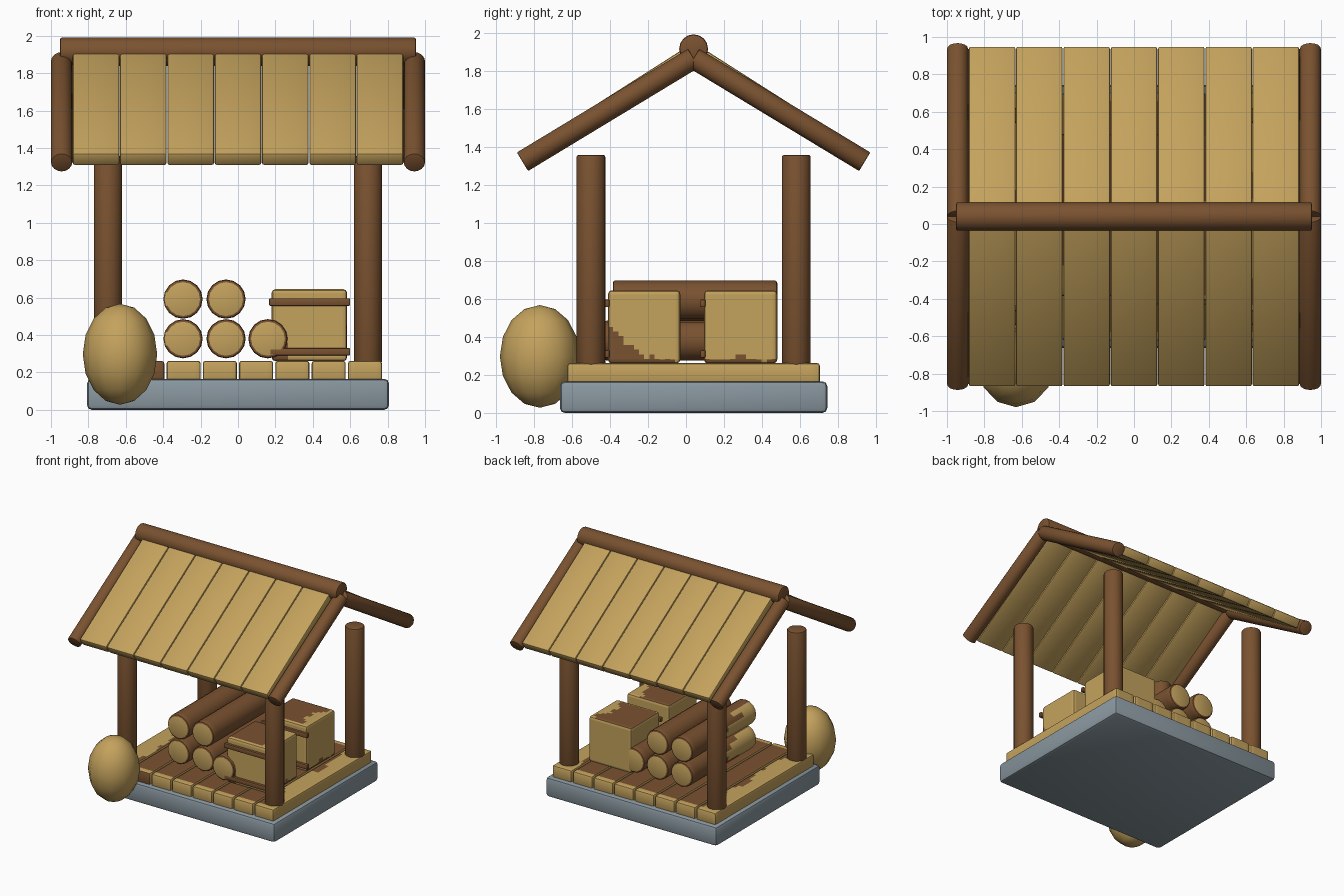
import bpy, bmesh, math
from mathutils import Vector, Matrix

if "Cube" in bpy.data.objects:
    bpy.data.objects.remove(bpy.data.objects["Cube"])


def material(name, rgb):
    lin = [((c / 255 + 0.055) / 1.055) ** 2.4 for c in rgb]
    m = bpy.data.materials.new(name)
    m.diffuse_color = (*lin, 1)
    m.use_nodes = True
    m.node_tree.nodes["Principled BSDF"].inputs["Base Color"].default_value = m.diffuse_color
    return m


TAN = material("straw tan", (196, 162, 93))
BROWN = material("bark brown", (122, 82, 48))
STONE = material("blue grey stone", (138, 152, 160))
CY = 0.04  # the shelter's own centre line in y


def finish(bm, name, mats, matrix=None, rule=None, angle=35):
    """Turn a bmesh into an object; rule(centre, normal) picks the material."""
    if matrix:
        bm.transform(matrix)
    bm.normal_update()
    if rule:
        for f in bm.faces:
            f.material_index = int(rule(f.calc_center_median(), f.normal))
    me = bpy.data.meshes.new(name)
    bm.to_mesh(me)
    bm.free()
    ob = bpy.data.objects.new(name, me)
    bpy.context.collection.objects.link(ob)
    for m in mats:
        me.materials.append(m)
    bpy.ops.object.select_all(action='DESELECT')
    ob.select_set(True)
    bpy.context.view_layer.objects.active = ob
    bpy.ops.object.shade_smooth_by_angle(angle=math.radians(angle))
    return ob


def soften(bm, width, segments=2):
    edges = [e for e in bm.edges if e.calc_face_angle(0) > math.radians(40)]
    bmesh.ops.bevel(bm, geom=edges, offset=width, segments=segments,
                    profile=0.5, affect='EDGES')


def slice_grid(bm, axis, lo, hi, n):
    """Cut extra edges across the mesh so that patches can be coloured."""
    for i in range(1, n):
        co, no = Vector(), Vector()
        co[axis], no[axis] = lo + (hi - lo) * i / n, 1
        bmesh.ops.bisect_plane(bm, geom=bm.verts[:] + bm.edges[:] + bm.faces[:],
                               plane_co=co, plane_no=no)


def box(name, lo, hi, mats, bevel=0.015, matrix=None, rule=None, cuts=(1, 1, 1)):
    lo, hi = Vector(lo), Vector(hi)
    bm = bmesh.new()
    bmesh.ops.create_cube(bm, size=1, matrix=Matrix.Translation((lo + hi) / 2)
                          @ Matrix.Diagonal((*(hi - lo), 1)))
    soften(bm, bevel)
    for axis, n in enumerate(cuts):
        slice_grid(bm, axis, lo[axis], hi[axis], n)
    return finish(bm, name, mats, matrix, rule)


def pole(name, a, b, r, mats=(BROWN,), bevel=0.012, rule=None, cuts=1):
    """Round timber from point a to point b."""
    a, b = Vector(a), Vector(b)
    d = b - a
    bm = bmesh.new()
    bmesh.ops.create_cone(bm, cap_ends=True, segments=16, radius1=r, radius2=r, depth=d.length)
    soften(bm, bevel)
    slice_grid(bm, 2, -d.length / 2, d.length / 2, cuts)
    mat = Matrix.Translation((a + b) / 2) @ d.to_track_quat('Z', 'Y').to_matrix().to_4x4()
    return finish(bm, name, mats, mat, rule)


def wobble(t):
    return 0.035 * math.sin(9 * t) + 0.02 * math.sin(23 * t + 1)


# Stone base
box("stone_base", (-0.807, CY - 0.703, 0), (0.807, CY + 0.703, 0.166), [STONE], 0.025)

# Floor planks: worn brown tops, tan ends and outer borders
for i in range(8):
    x = (i - 3.5) * 0.194
    box(f"floor_plank_{i + 1}", (x - 0.091, CY - 0.664, 0.15), (x + 0.091, CY + 0.664, 0.262),
        [TAN, BROWN], 0.014, cuts=(5, 28, 1),
        rule=lambda c, n, i=i: (n.z > 0.6 and abs(c.x) < 0.62 + wobble(c.y + c.x)
                                and abs(c.y - CY) < 0.62) or (i == 1 and n.y < -0.6))

# Corner posts
for sx, side in ((-1, "left"), (1, "right")):
    for sy, end in ((-1, "front"), (1, "back")):
        pole(f"{end}_{side}_post", (sx * 0.695, CY + sy * 0.54, 0.25),
             (sx * 0.695, CY + sy * 0.54, 1.357), 0.076)
        # Gable rafters
        pole(f"{end}_{side}_rafter", (sx * 0.943, CY + sy * 0.9, 1.321),
             (sx * 0.943, CY, 1.866), 0.057, bevel=0.006)

# Ridge pole
pole("ridge_pole", (-0.952, CY, 1.915), (0.952, CY, 1.915), 0.076)

# Roof planks, laid down each slope from the ridge
low, high = Vector((0, 0.912, 1.368)), Vector((0, 0.01, 1.942))
run = (high - low).length
pitch = math.atan2(low.z - high.z, low.y - high.y)
for sy, end in ((-1, "front"), (1, "back")):
    turn = Matrix.Rotation(math.pi if sy < 0 else 0, 4, 'Z')
    place = (Matrix.Translation((0, CY, 0)) @ turn @ Matrix.Translation(high)
             @ Matrix.Rotation(pitch, 4, 'X'))
    for i in range(7):
        x = (i - 3) * 0.253
        box(f"{end}_roof_plank_{i + 1}", (x - 0.125, 0, -0.075), (x + 0.125, run, 0),
            [TAN], 0.012, place)

# Stacked logs: pale cut ends, and bark stripped from the outer side
for i, (x, z, y0, y1) in enumerate([(-0.294, 0.38, -0.385, 0.48), (-0.064, 0.38, -0.385, 0.48),
                                    (0.16, 0.38, -0.43, 0.48), (-0.294, 0.592, -0.385, 0.48),
                                    (-0.064, 0.592, -0.385, 0.48)]):
    pole(f"log_{i + 1}", (x, y0, z), (x, y1, z), 0.105, [TAN, BROWN], 0.014, cuts=16,
         rule=lambda c, n, x=x: abs(n.y) < 0.95 and not (
             x < -0.2 and n.x < -0.35 and c.y < -0.05 + 3 * wobble(4 * c.z)))

# Crates with worn brown lids and two battens on the front
for name, y0, y1, scuff in (("front_crate", -0.41, -0.03, 0.17), ("back_crate", 0.095, 0.48, 0)):
    def crate_rule(c, n, y0=y0, scuff=scuff):
        if n.z > 0.6:
            return c.x < 0.5 + wobble(c.y * 2) and c.y > y0 + 0.04
        if n.x > 0.6:
            return c.z < 0.285 + max(0, scuff - 0.8 * (c.y - y0)) + 0.3 * wobble(3 * c.y)
        return n.y < -0.6 and c.z < 0.36 and c.x < 0.27
    box(name, (0.18, y0, 0.26), (0.583, y1, 0.645), [TAN, BROWN], 0.02,
        rule=crate_rule, cuts=(14, 14, 16))
    for z, level in ((0.29, "lower"), (0.556, "upper")):
        box(f"{name}_{level}_batten", (0.166, y0 - 0.02, z), (0.6, y0 + 0.008, z + 0.04),
            [BROWN], 0.007)

# Round straw bush at the front left corner
bm = bmesh.new()
bmesh.ops.create_uvsphere(bm, u_segments=12, v_segments=8, radius=1)
finish(bm, "straw_bush", [TAN], Matrix.Translation((-0.631, -0.769, 0.297))
       @ Matrix.Diagonal((0.199, 0.21, 0.27, 1)), angle=60)
